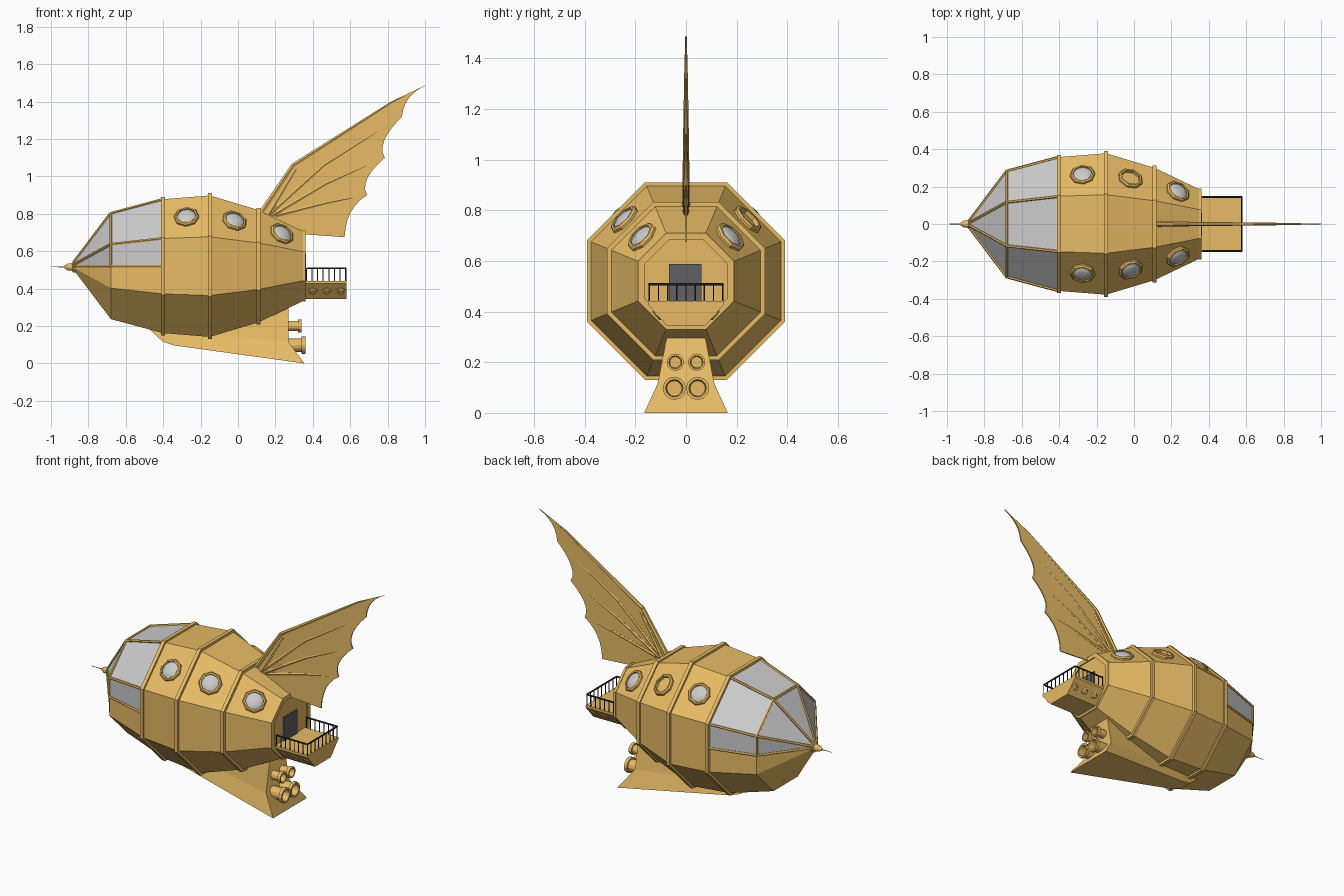
import bpy, bmesh
from math import pi, cos, sin, tan
from mathutils import Vector as V

if "Cube" in bpy.data.objects:
    bpy.data.objects.remove(bpy.data.objects["Cube"])

def material(name, col):
    m = bpy.data.materials.new(name)
    m.diffuse_color = (*col, 1)
    m.use_nodes = True
    m.node_tree.nodes["Principled BSDF"].inputs["Base Color"].default_value = m.diffuse_color
    return m

GOLD = material("gold", (0.80, 0.50, 0.13))
DARK = material("dark_iron", (0.03, 0.03, 0.03))
SLATE = material("slate", (0.12, 0.12, 0.13))
CZ = 0.52  # height of the hull axis

def mesh(name, verts, faces, mat=GOLD):
    bm = bmesh.new()
    vs = [bm.verts.new(v) for v in verts]
    for f in faces:
        bm.faces.new([vs[i] for i in f])
    bmesh.ops.recalc_face_normals(bm, faces=bm.faces)
    me = bpy.data.meshes.new(name)
    bm.to_mesh(me)
    bm.free()
    ob = bpy.data.objects.new(name, me)
    bpy.context.collection.objects.link(ob)
    if mat:
        me.materials.append(mat)
    return ob

def loft(name, rings, mat=GOLD, caps=True, keep=lambda c: True, wrap=False):
    """Skin a list of equal-length vertex rings."""
    n, verts = len(rings[0]), [V(p) for r in rings for p in r]
    faces, k = [], len(rings)
    for i in range(k if wrap else k - 1):
        for j in range(n):
            a, b = i * n, (i + 1) % k * n
            f = [a + j, a + (j + 1) % n, b + (j + 1) % n, b + j]
            if keep(sum((verts[q] for q in f), V()) / 4):
                faces.append(f)
    if caps and not wrap:
        faces += [list(range(n)), list(range((k - 1) * n, k * n))]
    return mesh(name, verts, faces, mat)

def lathe(name, profile, n, origin, axis, mat=GOLD, closed=False):
    """Revolve (radius, height) pairs around an axis."""
    q = V(axis).to_track_quat('Z', 'Y')
    rings = [[V(origin) + q @ V((r * cos(2 * pi * j / n), r * sin(2 * pi * j / n), h))
              for j in range(n)] for r, h in profile]
    return loft(name, rings, mat, wrap=closed)

def bar(name, p, q, r0, r1=None, n=6, mat=GOLD):
    d = V(q) - V(p)
    return lathe(name, [(r0, 0), (r1 or r0, d.length)], n, p, d, mat)

def box(name, lo, hi, mat=GOLD):
    (a, b, c), (d, e, f) = lo, hi
    return loft(name, [[(x, b, c), (x, e, c), (x, e, f), (x, b, f)] for x in (a, d)], mat)

def octagon(x, a):
    """Flat-topped octagon of apothem a with extra points halfway up the sides."""
    h = a * tan(pi / 8)
    yz = [(a, 0), (a, h), (h, a), (-h, a), (-a, h), (-a, 0), (-a, -h), (-h, -a), (h, -a), (a, -h)]
    return [V((x, y, CZ + z)) for y, z in yz]

# Hull and glazed canopy
STATIONS = [(-0.88, 0.018), (-0.68, 0.283), (-0.40, 0.358), (-0.15, 0.378), (0.11, 0.30), (0.355, 0.183)]
rings = [octagon(x, a) for x, a in STATIONS]
is_glass = lambda c: c.x < -0.4 and c.z > CZ
loft("hull", rings, GOLD, keep=lambda c: not is_glass(c))
loft("canopy_glass", rings[:3], None, caps=False, keep=is_glass)

# Canopy frame bars along every glazing edge
for j in range(6):
    for i in range(2):
        bar("canopy_bar", rings[i][j], rings[i + 1][j], 0.008)
    if j < 5:
        bar("canopy_hoop", rings[1][j], rings[1][j + 1], 0.008)

# Raised bands around the hull
for x, a in STATIONS[2:]:
    w = 0.011 if x < 0.3 else 0.007
    t = 0.012 if x < 0.3 else 0.007
    loft("hull_band", [octagon(x - w, a - 0.02), octagon(x - w, a + t),
                       octagon(x + w, a + t), octagon(x + w, a - 0.02)], wrap=True)

# Nose cap and probe
lathe("nose_cap", [(0.024, -0.02), (0.03, 0), (0.03, 0.012), (0.021, 0.016), (0.018, 0.04), (0.006, 0.06)],
      12, (-0.87, 0, CZ - 0.004), (-1, 0, 0))
bar("nose_probe", (-0.92, 0, CZ - 0.004), (-1, 0, CZ - 0.004), 0.003, 0.001)

# Portholes on the upper diagonal panels
for i in (2, 3, 4):
    for j, side in ((1, 1), (3, -1)):
        p = [rings[i][j], rings[i][j + 1], rings[i + 1][j + 1], rings[i + 1][j]]
        c = sum(p, V()) / 4
        nrm = (p[2] - p[0]).cross(p[3] - p[1]).normalized()
        if nrm.dot(c - V((c.x, 0, CZ))) < 0:
            nrm = -nrm
        lathe("porthole_frame", [(0.068, -0.01), (0.068, 0.010), (0.061, 0.018), (0.052, 0.018), (0.052, -0.01)],
              8, c, nrm, closed=True)
        if (i, side) != (3, 1):  # one porthole stands open
            lathe("porthole_glass", [(0.053, 0.004), (0.046, 0.014), (0.03, 0.021), (0.012, 0.024)],
                  16, c, nrm, None)

# Tail fin membrane with scalloped trailing edge
tips = [(1.0, 1.485), (0.877, 1.32), (0.785, 1.10), (0.69, 0.90), (0.57, 0.675)]
pulls = [(0.885, 1.43), (0.735, 1.18), (0.645, 0.98), (0.575, 0.83)]
lead = [(0.13, 0.815), (0.295, 1.06), (0.82, 1.395), (1.0, 1.485)]
outline = [(0.36, 0.69), (0.2, 0.70)] + lead
for a, c, b in zip(tips, pulls, tips[1:]):
    for s in range(1, 7):
        t = s / 6
        outline.append(tuple((1 - t) ** 2 * a[k] + 2 * t * (1 - t) * c[k] + t * t * b[k] for k in (0, 1)))
fin = mesh("fin_membrane", [(x, 0, z) for x, z in outline], [range(len(outline))])
fin.modifiers.new("thickness", 'SOLIDIFY').thickness = 0.007
fin.modifiers["thickness"].offset = 0

# Fin spar and finger bones
radii = [0.015, 0.012, 0.006, 0.001]
for k in range(3):
    (x0, z0), (x1, z1) = lead[k], lead[k + 1]
    bar("fin_spar", (x0, 0, z0), (x1, 0, z1), radii[k], radii[k + 1])
bar("fin_inner_spar", (0.16, 0, 0.79), (0.31, 0, 1.04), 0.013, 0.008)
for k, (x, z) in enumerate(tips[1:4]):
    mid = (0.46 + 0.01 * k, 0, 1.06 - 0.10 * k)
    bar("fin_finger", (0.16 + 0.02 * k, 0, 0.79), mid, 0.012, 0.008)
    bar("fin_finger_tip", mid, (x, 0, z), 0.008, 0.002)

# Keel, flaring towards its base at the rear
def keel_ring(xt, xb, zt, zm, zb, wt, wm, wb):
    return [(xt, -wt, zt), (xt, -wm, zm), (xb, -wb, zb), (xb, wb, zb), (xt, wm, zm), (xt, wt, zt)]
keel = loft("keel", [keel_ring(-0.47, -0.47, 0.24, 0.21, 0.18, 0.012, 0.015, 0.02),
                     keel_ring(-0.40, -0.40, 0.26, 0.17, 0.115, 0.02, 0.03, 0.04),
                     keel_ring(-0.34, -0.34, 0.26, 0.17, 0.096, 0.03, 0.04, 0.055),
                     keel_ring(0.27, 0.355, 0.33, 0.115, 0.0, 0.07, 0.112, 0.165)])

# Thrusters in two pairs
for s in (-1, 1):
    for y, z, r, x in ((0.042, 0.20, 0.034, 0.34), (0.046, 0.097, 0.046, 0.36)):
        length = x - 0.24
        lathe("thruster", [(r * .78, 0), (r * .78, length - 0.02), (r, length - 0.02), (r, length),
                           (r * .75, length), (r * .65, length - 0.06)],
              12, (0.24, s * y, z), (1, 0, 0))

# Balcony, its side studs and the door
loft("balcony", [[(x, -0.15, 0.442), (x, -0.15, 0.428), (x, -0.077, 0.345),
                  (x, 0.077, 0.345), (x, 0.15, 0.428), (x, 0.15, 0.442)] for x in (0.35, 0.58)])
for s in (-1, 1):
    for x in (0.40, 0.475, 0.55):
        lathe("balcony_stud", [(0.024, -0.005), (0.024, 0.004), (0.016, 0.007), (0.013, 0.002)],
              8, (x, s * 0.1135, 0.3865), (0, s * 0.083, -0.073))
box("door", (0.352, -0.068, 0.442), (0.364, 0.062, 0.588), SLATE)

# Balcony railing
corners = [(0.365, -0.145), (0.576, -0.145), (0.576, 0.145), (0.365, 0.145)]
for (x0, y0), (x1, y1), n in zip(corners, corners[1:], (7, 8, 7)):
    bar("hand_rail", (x0, y0, 0.508), (x1, y1, 0.508), 0.005, mat=DARK)
    for k in range(n + 1):
        t = k / n
        x, y = x0 + (x1 - x0) * t, y0 + (y1 - y0) * t
        bar("rail_post", (x, y, 0.44), (x, y, 0.508), 0.003, mat=DARK)
